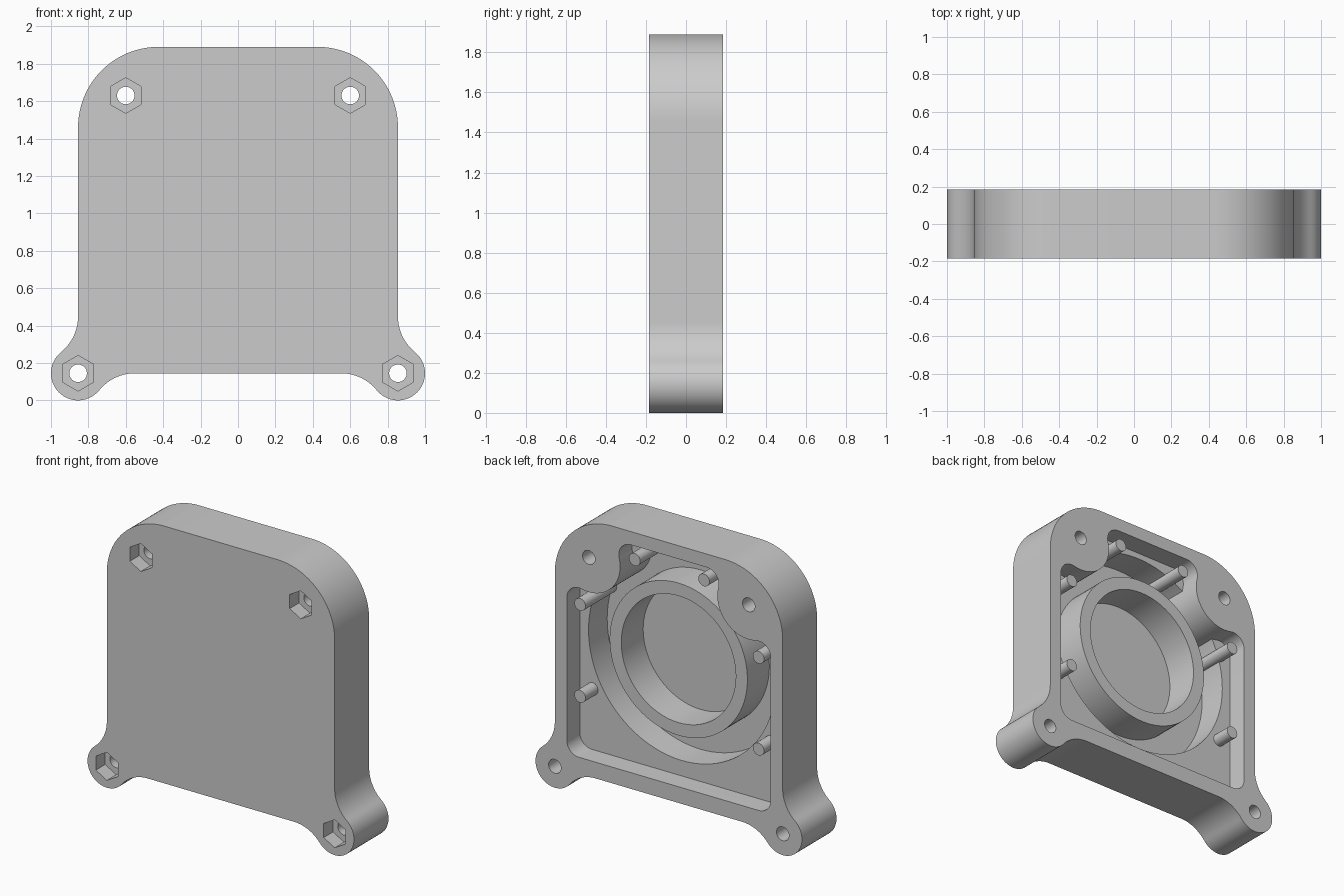
import bpy, bmesh
from math import sin, cos, radians, pi

cube = bpy.data.objects.get("Cube")
if cube:
    bpy.data.objects.remove(cube, do_unlink=True)

grey = bpy.data.materials.new("plain grey")
grey.use_nodes = True
COLOUR = (0.6, 0.6, 0.6, 1)
grey.diffuse_color = COLOUR
grey.node_tree.nodes["Principled BSDF"].inputs["Base Color"].default_value = COLOUR

FRONT, BACK = -0.185, 0.185
FLOOR = 0.045        # shallow pocket floor
PLATE = -0.155       # inside of the front plate
CENTRE = (0, 1.06)
TOP_BOLT, EAR_BOLT = (0.6, 1.63), (0.855, 0.145)


def arc(centre, r, a0, a1, n=14):
    """Points in (x, z) on an arc, angles in degrees."""
    angles = [radians(a0 + (a1 - a0) * i / n) for i in range(n + 1)]
    return [(centre[0] + r * cos(a), centre[1] + r * sin(a)) for a in angles]


def circle(centre, r, n=32, start=0):
    return arc(centre, r, start, start + 360, n)[:-1]


def mirrored(half):
    return half + [(-x, z) for x, z in reversed(half)]


def finish(name, bm):
    bmesh.ops.recalc_face_normals(bm, faces=bm.faces[:])
    mesh = bpy.data.meshes.new(name)
    bm.to_mesh(mesh)
    bm.free()
    mesh.materials.append(grey)
    ob = bpy.data.objects.new(name, mesh)
    bpy.context.collection.objects.link(ob)
    return ob


def prism(name, loop, y0, y1):
    """Extrude an (x, z) outline from y0 to y1."""
    bm = bmesh.new()
    face = bm.faces.new([bm.verts.new((x, y0, z)) for x, z in loop])
    ext = bmesh.ops.extrude_face_region(bm, geom=[face])["geom"]
    verts = [v for v in ext if isinstance(v, bmesh.types.BMVert)]
    bmesh.ops.translate(bm, vec=(0, y1 - y0, 0), verts=verts)
    return finish(name, bm)


def boolean(ob, tool, operation="DIFFERENCE"):
    mod = ob.modifiers.new("cut", "BOOLEAN")
    mod.operation, mod.object, mod.solver = operation, tool, "EXACT"
    bpy.context.view_layer.objects.active = ob
    bpy.ops.object.modifier_apply(modifier=mod.name)
    bpy.data.objects.remove(tool, do_unlink=True)


def smooth(ob):
    bpy.ops.object.select_all(action="DESELECT")
    ob.select_set(True)
    bpy.context.view_layer.objects.active = ob
    bpy.ops.object.shade_smooth_by_angle(angle=radians(30))


# Housing outline: rounded top corners, filleted bolt ears below
outline = mirrored(
    arc((0.425, 1.46), 0.43, 90, 0, 24)
    + arc((1.103, 0.45), 0.248, 180, 230.9)
    + arc(EAR_BOLT, 0.145, 50.9, -140.9, 28)[1:-1]
    + arc((0.55, -0.103), 0.248, 39.1, 90))
housing = prism("housing", outline, FRONT, BACK)

# Pocket outline: runs round the upper bolt bosses
pocket = mirrored(
    arc((0.285, 1.71), 0.09, 90, -14.2)
    + arc(TOP_BOLT, 0.235, 165.8, 283.4, 20)[1:-1]
    + arc((0.675, 1.314), 0.09, 103.4, 0)
    + arc((0.675, 0.345), 0.09, 0, -90))
boolean(housing, prism("pocket_cutter", pocket, FLOOR, BACK + 0.1))

# Deep round well, kept clear of the bosses
well = prism("well_cutter", circle(CENTRE, 0.70, 96), PLATE, FLOOR + 0.02)
boolean(well, prism("well_limit", pocket, FRONT - 0.1, BACK + 0.1), "INTERSECT")
boolean(housing, well)

# Bolt holes with hexagonal nut recesses on the front
for bx, bz in (TOP_BOLT, EAR_BOLT):
    for side in (1, -1):
        c = (side * bx, bz)
        boolean(housing, prism("hole_cutter", circle(c, 0.047), FRONT - 0.1, BACK + 0.1))
        boolean(housing, prism("nut_cutter", circle(c, 0.095, 6, 90), FRONT - 0.1, FRONT + 0.1))
smooth(housing)

# Raised ring in the well
bm = bmesh.new()
section = [(0.43, PLATE - 0.005), (0.517, PLATE - 0.005), (0.517, 0.08), (0.43, 0.08)]
verts = [bm.verts.new((r, y, CENTRE[1])) for r, y in section]
edges = [bm.edges.new((verts[i], verts[(i + 1) % 4])) for i in range(4)]
bmesh.ops.spin(bm, geom=verts + edges, cent=(0, 0, CENTRE[1]), axis=(0, 1, 0),
               angle=2 * pi, steps=80, use_merge=True)
bmesh.ops.remove_doubles(bm, verts=bm.verts[:], dist=0.0005)
smooth(finish("inner_ring", bm))

# Locating pins around the well
for i, (px, pz) in enumerate([(0.26, 1.705), (0.67, 1.29), (0.67, 0.667)]):
    for side, label in ((1, "left"), (-1, "right")):
        smooth(prism(f"pin_{label}_{i + 1}", circle((side * px, pz), 0.042, 24),
                     PLATE - 0.005, BACK - 0.005))
